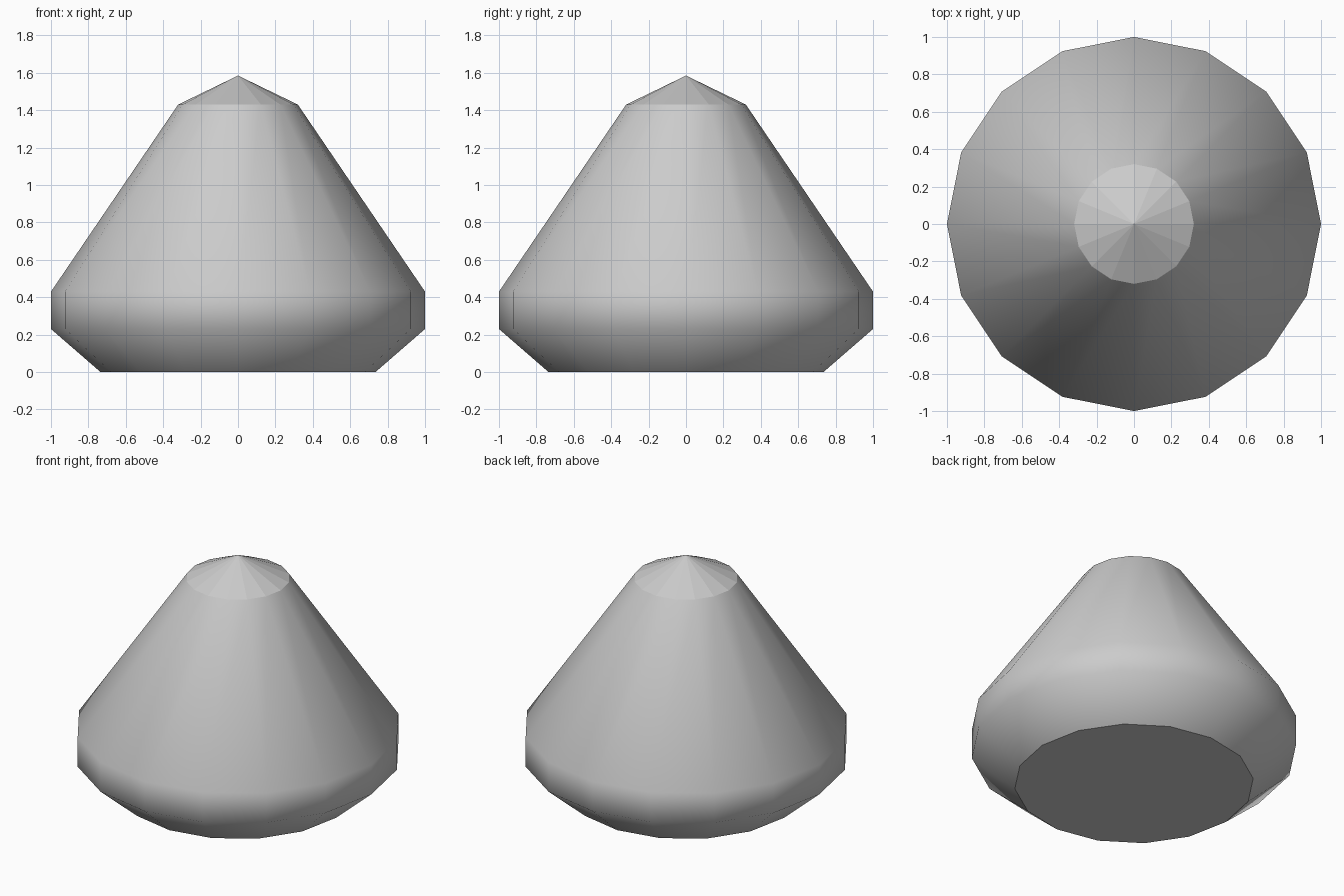
import bpy
import bmesh
from math import cos, sin, tau

if "Cube" in bpy.data.objects:
    bpy.data.objects.remove(bpy.data.objects["Cube"], do_unlink=True)

SIDES = 16
APEX_HEIGHT = 1.585
# Radius and height of each ring, from the base up
PROFILE = [(0.735, 0.0), (1.0, 0.23), (1.0, 0.43), (0.32, 1.43)]


def make_material(name, colour):
    mat = bpy.data.materials.new(name)
    mat.use_nodes = True
    mat.diffuse_color = colour
    mat.node_tree.nodes["Principled BSDF"].inputs["Base Color"].default_value = colour
    return mat


bm = bmesh.new()
rings = [
    [bm.verts.new((r * cos(tau * i / SIDES), r * sin(tau * i / SIDES), z)) for i in range(SIDES)]
    for r, z in PROFILE
]

# Smooth body: lower bevel, upright band and cone
for low, high in zip(rings, rings[1:]):
    for i in range(SIDES):
        j = (i + 1) % SIDES
        bm.faces.new((low[i], low[j], high[j], high[i])).smooth = True

# Flat base
bm.faces.new(reversed(rings[0]))

# Faceted pointed cap
apex = bm.verts.new((0, 0, APEX_HEIGHT))
for i in range(SIDES):
    bm.faces.new((rings[-1][i], rings[-1][(i + 1) % SIDES], apex))

# Keep the cap and base borders crisp
for edge in bm.edges:
    edge.smooth = all(face.smooth for face in edge.link_faces)

mesh = bpy.data.meshes.new("cone_body")
bm.to_mesh(mesh)
bm.free()
mesh.materials.append(make_material("light grey", (0.6, 0.6, 0.6, 1)))
bpy.context.collection.objects.link(bpy.data.objects.new("cone_body", mesh))
